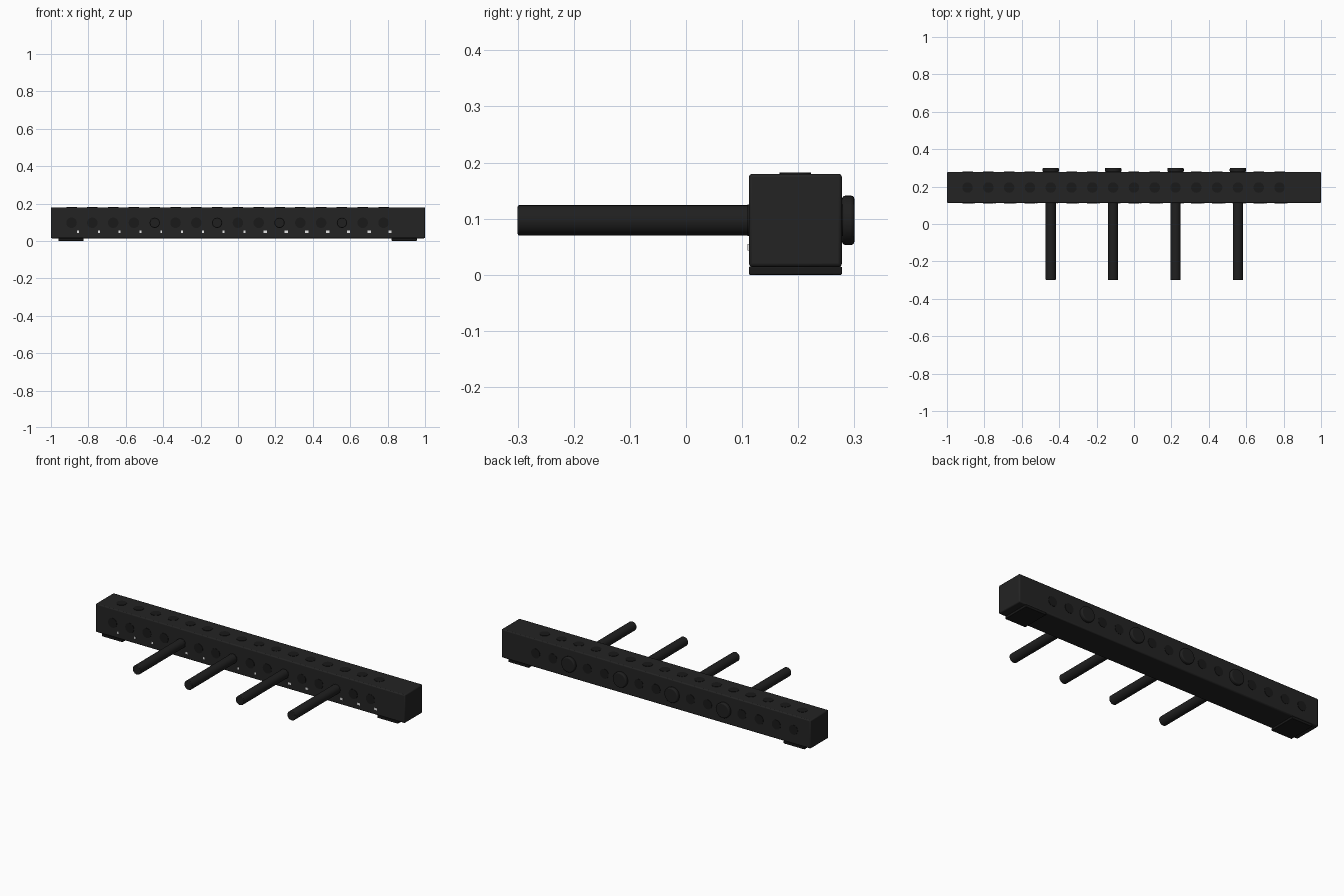
import bpy
import math

if "Cube" in bpy.data.objects:
    bpy.data.objects.remove(bpy.data.objects["Cube"])


def material(name, value):
    m = bpy.data.materials.new(name)
    m.diffuse_color = (value, value, value, 1)
    m.use_nodes = True
    m.node_tree.nodes["Principled BSDF"].inputs["Base Color"].default_value = m.diffuse_color
    return m


BAR = material("charcoal", 0.017)
PIN = material("soft black", 0.014)
DARK = material("deep black", 0.010)
WHITE = material("white", 0.85)

Y0, Y1, Z0, Z1 = 0.112, 0.278, 0.014, 0.18      # bar section
YC, ZC = (Y0 + Y1) / 2, (Z0 + Z1) / 2
HOLES = [-0.89 + i * 0.1112 for i in range(16)]
PINNED = (4, 7, 10, 13)


def finish(name, mat, bevel, segments=2):
    ob = bpy.context.object
    ob.name = name
    ob.data.materials.append(mat)
    if bevel:
        mod = ob.modifiers.new("rounded edges", 'BEVEL')
        mod.width, mod.segments = bevel, segments
        mod.limit_method = 'ANGLE'
        mod.angle_limit = math.radians(40)
    bpy.ops.object.shade_smooth_by_angle(angle=math.radians(35))
    return ob


def box(name, lo, hi, mat, bevel=0):
    bpy.ops.mesh.primitive_cube_add(
        size=1, location=[(a + b) / 2 for a, b in zip(lo, hi)])
    bpy.context.object.scale = [b - a for a, b in zip(lo, hi)]
    bpy.ops.object.transform_apply(location=False, rotation=False, scale=True)
    return finish(name, mat, bevel)


def rod(name, x, y0, y1, r, mat, bevel=0, segments=2):
    bpy.ops.mesh.primitive_cylinder_add(
        vertices=32, radius=r, depth=y1 - y0,
        location=(x, (y0 + y1) / 2, ZC), rotation=(math.pi / 2, 0, 0))
    return finish(name, mat, bevel, segments)


# Long square bar
box("bar", (-1, Y0, Z0), (1, Y1, Z1), BAR, 0.006)

# Feet under both ends
for side, x in (("left", -0.893), ("right", 0.889)):
    box(side + "_foot", (x - 0.067, Y0, 0), (x + 0.067, Y1, 0.0145), DARK, 0.002)

for i, x in enumerate(HOLES):
    # Round sockets running front to back, and on the top face
    rod("cross_socket", x, Y0 - 0.002, Y1 + 0.002, 0.028, DARK)
    bpy.ops.mesh.primitive_cylinder_add(
        vertices=32, radius=0.028, depth=0.008, location=(x, YC, Z1 - 0.002))
    finish("top_socket", DARK, 0)

    # Small position mark beside each socket
    w = 0.005 if i < 9 else 0.009
    box("position_mark", (x + 0.035 - w, Y0 - 0.002, 0.043),
        (x + 0.035 + w, Y0 + 0.002, 0.055), WHITE)

# Pegs with round flanged heads at the back
for i in PINNED:
    rod("peg", HOLES[i], -0.3, Y1, 0.027, PIN, 0.003)
    rod("peg_head", HOLES[i], Y1, 0.3, 0.044, PIN, 0.006, 3)
